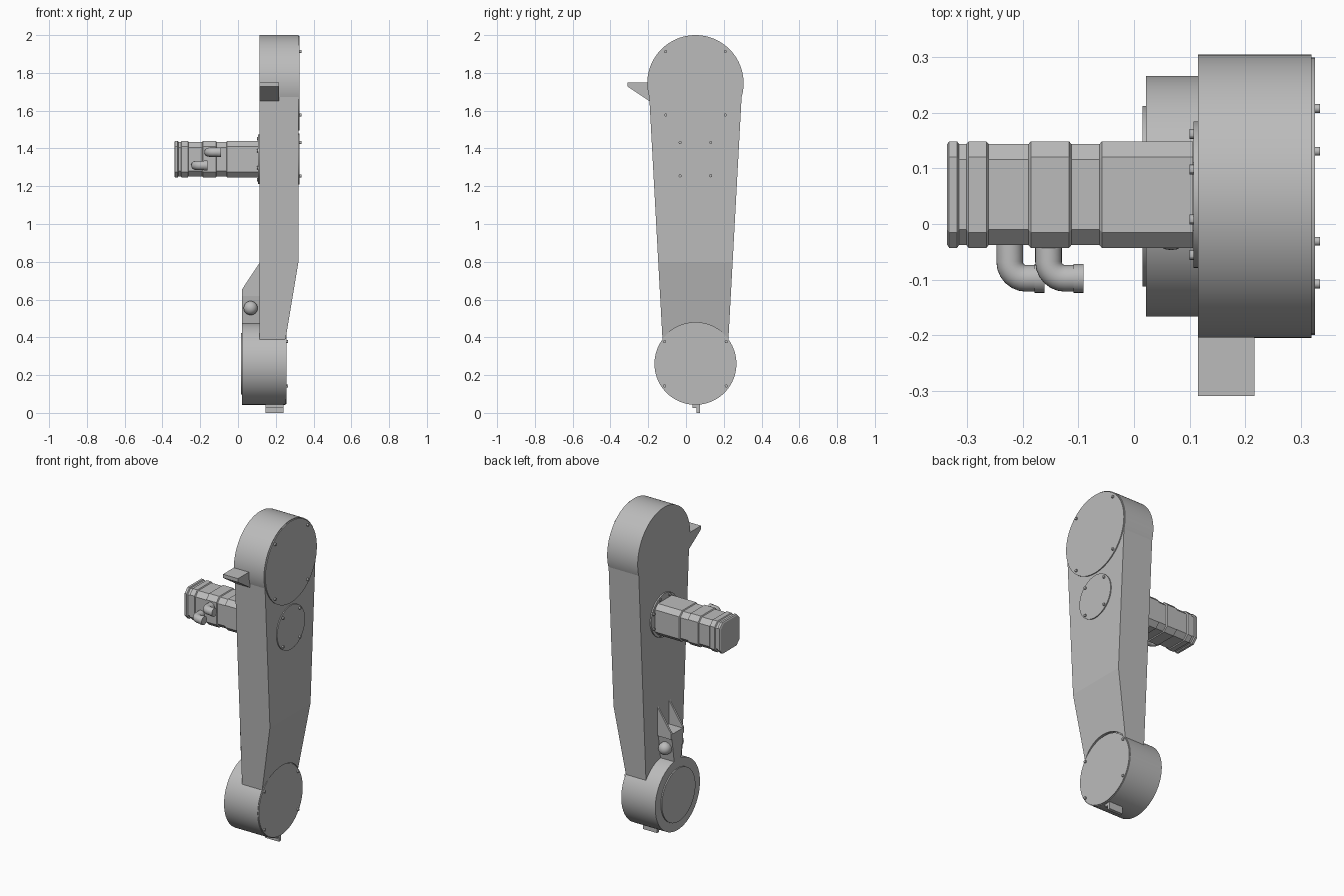
import bpy, bmesh, math
from mathutils import Vector, Matrix

cube = bpy.data.objects.get("Cube")
if cube:
    bpy.data.objects.remove(cube)

grey = bpy.data.materials.new("machine grey")
grey.use_nodes = True
grey.diffuse_color = (0.5, 0.5, 0.5, 1)
grey.node_tree.nodes["Principled BSDF"].inputs["Base Color"].default_value = (0.5, 0.5, 0.5, 1)


def finish(name, bm, smooth=True):
    bmesh.ops.recalc_face_normals(bm, faces=bm.faces)
    mesh = bpy.data.meshes.new(name)
    bm.to_mesh(mesh)
    bm.free()
    mesh.materials.append(grey)
    obj = bpy.data.objects.new(name, mesh)
    bpy.context.collection.objects.link(obj)
    if smooth:
        bpy.ops.object.select_all(action="DESELECT")
        obj.select_set(True)
        bpy.context.view_layer.objects.active = obj
        bpy.ops.object.shade_smooth_by_angle(angle=math.radians(30))
    return obj


def loft(name, rings, smooth=False):
    """Skin a row of equal-length point rings and cap both ends."""
    bm = bmesh.new()
    rows = [[bm.verts.new(p) for p in ring] for ring in rings]
    n = len(rows[0])
    for a, b in zip(rows, rows[1:]):
        for i in range(n):
            bm.faces.new((a[i], a[(i + 1) % n], b[(i + 1) % n], b[i]))
    bm.faces.new(rows[0])
    bm.faces.new(rows[-1])
    return finish(name, bm, smooth)


def disc(name, x0, x1, y, z, r, sides=96):
    """Cylinder along x."""
    bm = bmesh.new()
    place = Matrix.Translation(((x0 + x1) / 2, y, z)) @ Matrix.Rotation(math.pi / 2, 4, "Y")
    bmesh.ops.create_cone(bm, cap_ends=True, segments=sides, radius1=r, radius2=r,
                          depth=x1 - x0, matrix=place)
    return finish(name, bm)


def box(name, x, y, z):
    return loft(name, [[(x[0], y[0], h), (x[1], y[0], h), (x[1], y[1], h), (x[0], y[1], h)] for h in z])


def tube(name, path, r, sides=24):
    """Round pipe along a path lying in a horizontal plane."""
    pts = [Vector(p) for p in path]
    rings = []
    for i, p in enumerate(pts):
        d = (pts[min(i + 1, len(pts) - 1)] - pts[max(i - 1, 0)]).normalized()
        side = d.cross(Vector((0, 0, 1)))
        rings.append([p + r * (side * math.cos(t) + Vector((0, 0, math.sin(t))))
                      for t in (2 * math.pi * k / sides for k in range(sides))])
    return loft(name, rings, True)


MID = 0.05      # y of the arm's centre plane
LOW, HIGH, DRIVE = 0.26, 1.745, 1.343   # heights of the three axes


def screws(name, x, z, dy, dz):
    for sy in (-1, 1):
        for sz in (-1, 1):
            disc(name, x - 0.004, x + 0.009, MID + sy * dy, z + sz * dz, 0.008, 16)


# Tapered arm body, recessed around the lower cover
levels = [(0.38, 0.174, 0.25), (0.8, 0.197, 0.32), (1.72, 0.247, 0.32)]
arm = loft("arm_body", [[(0.115, MID - w, z), (x, MID - w, z), (x, MID + w, z), (0.115, MID + w, z)]
                        for z, w, x in levels])
cutter = disc("recess_cutter", 0.25, 0.4, MID, LOW, 0.218)
cutter.hide_render = True
cut = arm.modifiers.new("recess", "BOOLEAN")
cut.object = cutter
cut.solver = "EXACT"
bpy.ops.object.select_all(action="DESELECT")
bpy.context.view_layer.objects.active = arm
bpy.ops.object.modifier_apply(modifier=cut.name)
bpy.data.objects.remove(cutter)

# Upper and lower joint housings with covers
disc("upper_housing", 0.115, 0.32, MID, HIGH, 0.255)
disc("upper_cover", 0.319, 0.326, MID, HIGH, 0.25)
screws("upper_cover_screw", 0.326, HIGH, 0.158, 0.168)
disc("lower_housing", 0.022, 0.251, MID, LOW, 0.217)
disc("lower_cover", 0.25, 0.256, MID, LOW, 0.213)
screws("lower_cover_screw", 0.256, LOW, 0.163, 0.117)
disc("lower_output_plate", 0.015, 0.024, MID, LOW, 0.163)

# Drive access cover
disc("drive_cover", 0.319, 0.326, MID, DRIVE, 0.135)
screws("drive_cover_screw", 0.326, DRIVE, 0.081, 0.088)

# Motor flange and its bolts
disc("motor_flange", 0.107, 0.116, 0.053, DRIVE, 0.132, 64)
for k in range(8):
    a = math.pi * (k + 0.5) / 4
    disc("flange_bolt", 0.1, 0.108, 0.053 + 0.118 * math.cos(a), DRIVE + 0.118 * math.sin(a), 0.009, 12)


# Motor: chamfered square section, alternating raised and lowered bands
def section(x, half, chamfer=0.028):
    s = half - chamfer
    pts = [(half, -s), (half, s), (s, half), (-s, half), (-half, s), (-half, -s), (-s, -half), (s, -half)]
    return [(x, 0.053 + a, DRIVE + b) for a, b in pts]


stops = [-0.335, -0.317, -0.3, -0.264, -0.188, -0.115, -0.06, 0.108]
rings = [section(-0.337, 0.09)]
for i, (a, b) in enumerate(zip(stops, stops[1:])):
    half = 0.096 if i % 2 == 0 else 0.091
    rings += [section(a + 0.002, half), section(b - 0.002, half)]
loft("motor_body", rings)

# Elbow connectors on the motor
for x, z in ((-0.224, 1.31), (-0.154, 1.38)):
    bend = [(x + 0.03 - 0.03 * math.cos(t), -0.068 - 0.03 * math.sin(t), z)
            for t in (math.pi / 2 * k / 6 for k in range(7))]
    tube("connector_elbow", [(x, -0.035, z)] + bend + [(x + 0.05, -0.098, z)], 0.024)
    disc("connector_collar", x + 0.045, x + 0.063, -0.098, z, 0.026, 24)

# Stop hook on the front edge
hook = [(-0.17, 1.75), (-0.31, 1.75), (-0.31, 1.728), (-0.185, 1.645), (-0.17, 1.645)]
loft("stop_hook", [[(x, y, z) for y, z in hook] for x in (0.115, 0.217)])

# Gusseted bracket above the lower housing
fin = [(0.118, 0.8), (0.022, 0.655), (0.022, 0.62), (0.118, 0.62)]
for y in (-0.012, 0.1):
    loft("bracket_fin", [[(x, v, z) for x, z in fin] for v in (y, y + 0.012)])
box("bracket_shelf", (0.022, 0.118), (-0.012, 0.112), (0.62, 0.65))
loft("bracket_neck", [[(0.022, MID - w, z), (0.118, MID - w, z), (0.118, MID + w, z), (0.022, MID + w, z)]
                      for z, w in ((0.45, 0.03), (0.62, 0.055))])

# Round-ended cross pin in the bracket
for y in (-0.01, 0.11):
    bm = bmesh.new()
    bmesh.ops.create_uvsphere(bm, u_segments=24, v_segments=16, radius=0.037,
                              matrix=Matrix.Translation((0.067, y, 0.555)))
    finish("pin_end", bm)
tube("cross_pin", [(0.067, -0.01, 0.555), (0.067, 0.11, 0.555)], 0.037)

# Pointer tab under the lower housing
box("tab_base", (0.145, 0.24), (0.035, 0.075), (0.027, 0.06))
box("tab_tip", (0.145, 0.24), (0.055, 0.075), (0.0, 0.03))
